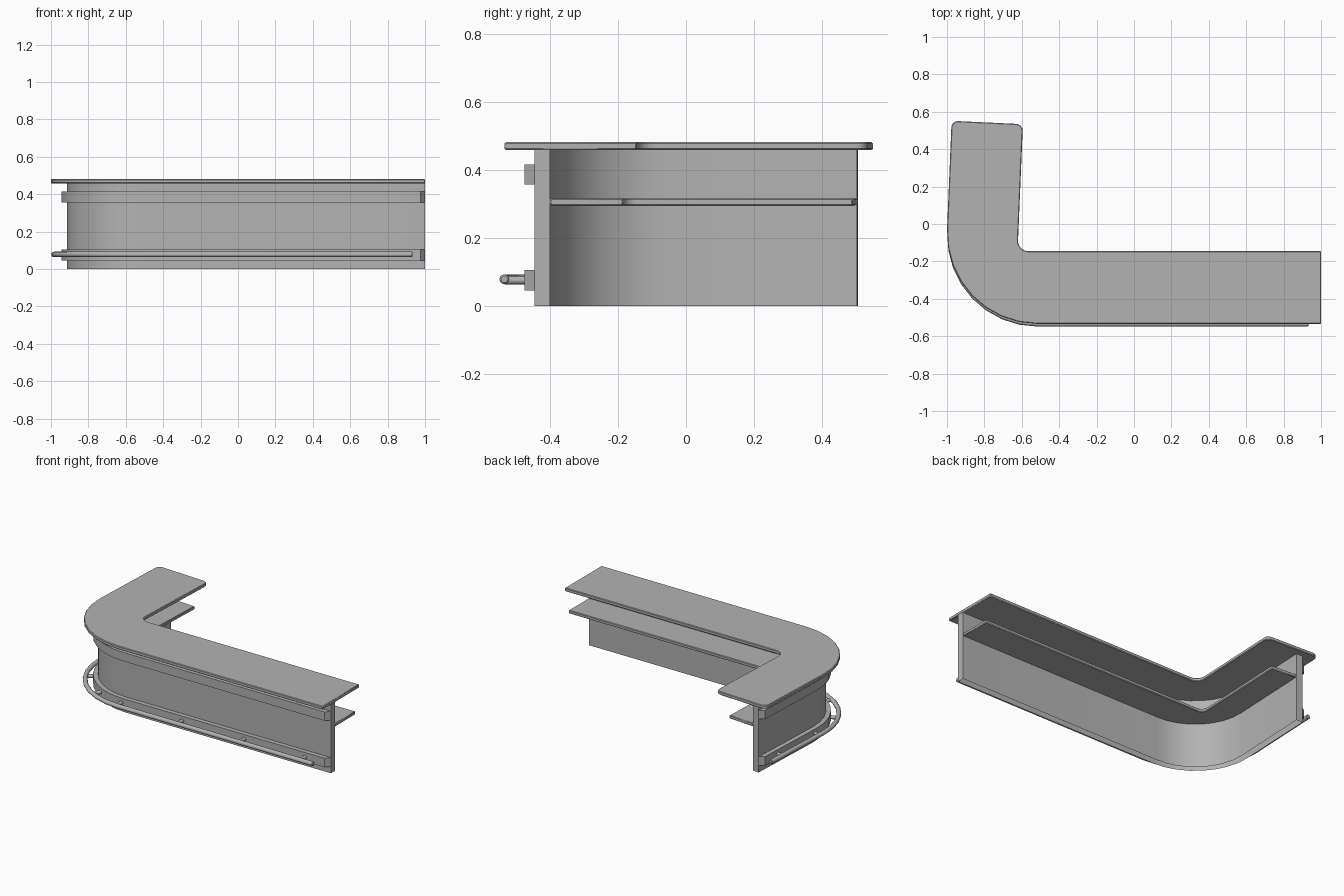
import bpy, bmesh, math

if "Cube" in bpy.data.objects:
    bpy.data.objects.remove(bpy.data.objects["Cube"])

SLANT = math.radians(2.4)      # left arm leans slightly
CORNER = (-0.52, -0.05)        # centre of the bend
SEG = 8

grey = bpy.data.materials.new("mid_grey")
grey.diffuse_color = (0.45, 0.45, 0.45, 1)
grey.use_nodes = True
grey.node_tree.nodes["Principled BSDF"].inputs["Base Color"].default_value = grey.diffuse_color


def station(c, r, s, right_x, end_y, pull):
    """Point on the L-shaped path at offset r from bend centre c."""
    if s == 0:                                     # right end of the long arm
        return (right_x - pull, c[1] - r)
    out = math.pi - SLANT
    if s == SEG + 2:                               # end of the left arm
        d = end_y - c[1] - pull
        return (c[0] + r * math.cos(out) + d * math.sin(SLANT),
                c[1] + r * math.sin(out) + d * math.cos(SLANT))
    a = math.radians(270) + (out - math.radians(270)) * (s - 1) / SEG
    return (c[0] + r * math.cos(a), c[1] + r * math.sin(a))


def finish(bm, name, bevel=0.0):
    bmesh.ops.recalc_face_normals(bm, faces=bm.faces)
    me = bpy.data.meshes.new(name)
    bm.to_mesh(me)
    bm.free()
    me.materials.append(grey)
    ob = bpy.data.objects.new(name, me)
    bpy.context.collection.objects.link(ob)
    if bevel:
        m = ob.modifiers.new("edge_bevel", 'BEVEL')
        m.width, m.segments, m.limit_method = bevel, 1, 'ANGLE'
        m.angle_limit = math.radians(40)
    bpy.ops.object.select_all(action='DESELECT')
    ob.select_set(True)
    bpy.context.view_layer.objects.active = ob
    bpy.ops.object.shade_smooth_by_angle(angle=math.radians(32))
    return ob


def sweep(name, profile, end_y, right_x=1.0, bevel=0.0, round_end=0.0, open_bottom=False):
    """Sweep a closed (centre, offset, z, end pull-back) profile along the L path."""
    bm = bmesh.new()
    rings = [[bm.verts.new((*station(c, r, s, right_x, end_y, p), z))
              for c, r, z, p in profile] for s in range(SEG + 3)]
    n = len(profile)
    for a, b in zip(rings, rings[1:]):
        for i in range(1 if open_bottom else 0, n):
            j = (i + 1) % n
            bm.faces.new((a[i], a[j], b[j], b[i]))
    bm.faces.new(rings[0])
    bm.faces.new(rings[-1])
    if round_end:
        end = set(rings[-1])
        edges = [e for e in bm.edges if set(e.verts) <= end
                 and abs(e.verts[0].co.z - e.verts[1].co.z) > 1e-4]
        bmesh.ops.bevel(bm, geom=edges, offset=round_end, segments=4,
                        profile=0.5, affect='EDGES')
    return finish(bm, name, bevel)


def slab(r0, r1, z0, z1, pull=0.0, c0=CORNER, c1=CORNER):
    return [(c0, r0, z0, 0), (c1, r1, z0, pull), (c1, r1, z1, pull), (c0, r0, z1, 0)]


# Main body panels (inner edges have tighter corners)
sweep("counter_top", slab(0.055, 0.484, 0.458, 0.481, c0=(-0.565, -0.09), c1=(-0.516, -0.05)),
      0.532, bevel=0.004, round_end=0.035)
sweep("front_wall", slab(0.35, 0.395, 0.0, 0.46), 0.489, open_bottom=True)
sweep("inner_shelf", slab(0.04, 0.35, 0.294, 0.316, c0=(-0.65, -0.145)), 0.489, bevel=0.004)

# Mouldings with chamfered ends
sweep("upper_moulding", slab(0.395, 0.425, 0.356, 0.415, 0.025), 0.489)
sweep("lower_moulding", slab(0.395, 0.425, 0.045, 0.105, 0.025), 0.489)

# Foot rail
RAIL_C, RAIL_R, RAIL_Z, TUBE = (-0.515, -0.065), 0.469, 0.078, 0.0145
circle = [(RAIL_C, RAIL_R + TUBE * math.cos(k * math.tau / 12),
           RAIL_Z + TUBE * math.sin(k * math.tau / 12), 0) for k in range(12)]
sweep("foot_rail", circle, 0.46, right_x=0.933, bevel=0.004)


# Rail brackets
def bracket(name, x, y, ang):
    bm = bmesh.new()
    bmesh.ops.create_cone(bm, cap_ends=True, segments=12, radius1=0.012,
                          radius2=0.012, depth=0.075)
    ob = finish(bm, name)
    ob.rotation_euler = (0, math.pi / 2, ang)
    ob.location = (x, y, RAIL_Z - 0.003)


MID = RAIL_R - 0.0375
out = math.pi - SLANT
spots = [(x, RAIL_C[1] - MID, math.radians(270)) for x in (0.83, 0.38, -0.08, -0.53)]
spots += [(RAIL_C[0] + MID * math.cos(a), RAIL_C[1] + MID * math.sin(a), a)
          for a in (math.radians(240), math.radians(208))]
spots += [(RAIL_C[0] + MID * math.cos(out) + d * math.sin(SLANT),
           RAIL_C[1] + MID * math.sin(out) + d * math.cos(SLANT), out) for d in (0.03, 0.4)]
for i, s in enumerate(spots):
    bracket(f"rail_bracket_{i + 1}", *s)
